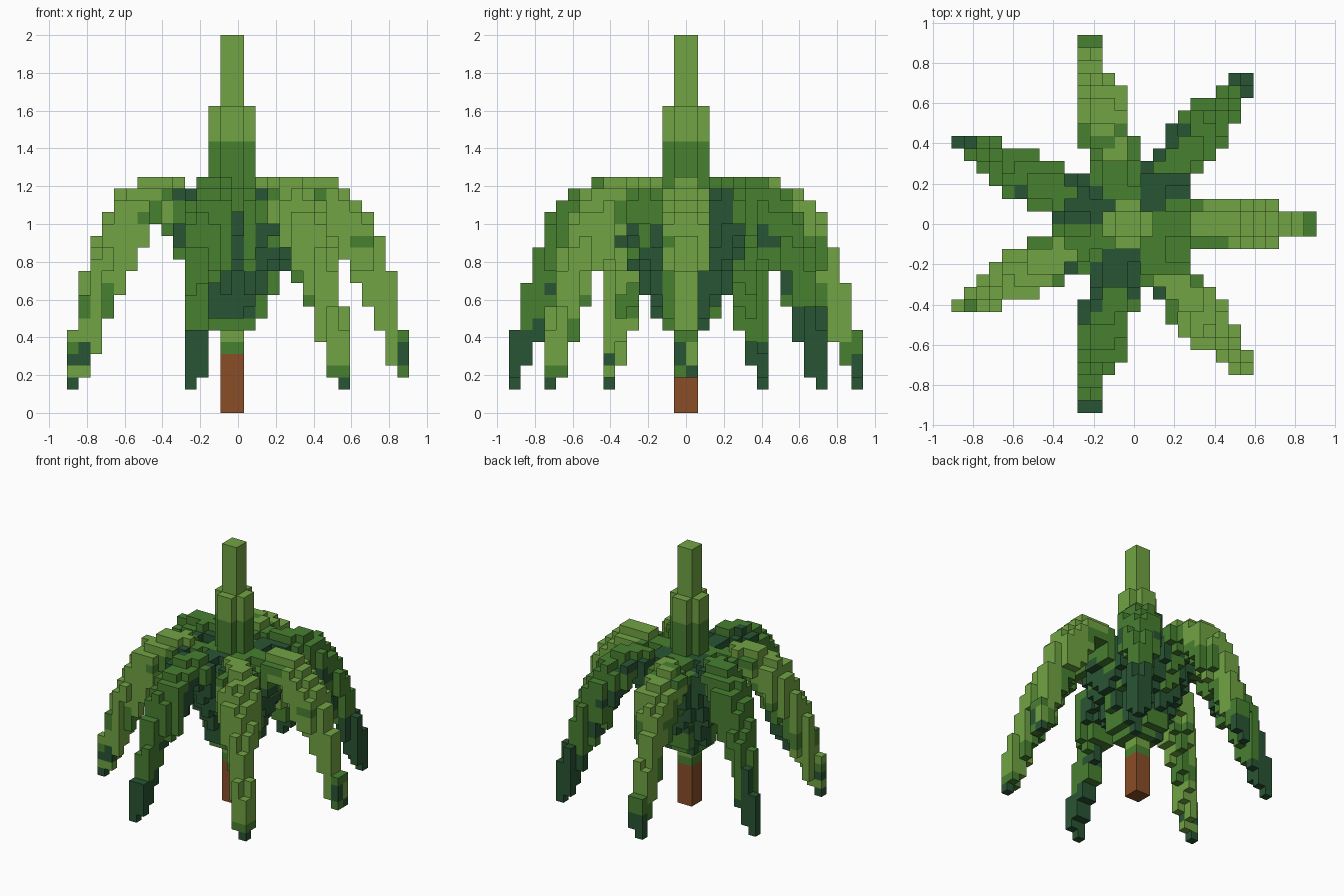
import bpy
import bmesh
import math
import random
from mathutils import Vector

random.seed(4)
cube = bpy.data.objects.get("Cube")
if cube:
    bpy.data.objects.remove(cube)

S = 1 / 16                          # edge of one block
AXIS = Vector((-S / 2, 0, 0))       # trunk axis
LIGHT, MID, DARK, BROWN = range(4)


def material(name, rgb):
    mat = bpy.data.materials.new(name)
    mat.use_nodes = True
    color = (*rgb, 1)
    mat.diffuse_color = color
    bsdf = next(n for n in mat.node_tree.nodes if n.type == "BSDF_PRINCIPLED")
    bsdf.inputs["Base Color"].default_value = color
    return mat


MATERIALS = [
    material("light green leaf", (.165, .37, .057)),
    material("mid green leaf", (.064, .215, .03)),
    material("dark green leaf", (.022, .09, .034)),
    material("brown bark", (.25, .075, .02)),
]

# Frond side profile: distance from the trunk, height
TOP = [(0, 1.19), (.31, 1.19), (.33, 1.25), (.515, 1.25), (.54, 1.19), (.62, 1.19),
       (.66, 1.13), (.72, 1.06), (.78, .92), (.85, .73), (.91, .44), (.97, .38)]
BOTTOM = [(0, .44), (.12, .44), (.19, .57), (.25, .71), (.31, .85), (.37, .97),
          (.42, 1.07), (.5, .94), (.59, .8), (.72, .56), (.78, .44), (.84, .28),
          (.91, .18), (.97, .13)]
# Half width seen from above
WIDTH = [(0, .128), (.6, .128), (.72, .1), (.84, .06), (.96, .05)]


def sample(profile, r):
    for (r0, z0), (r1, z1) in zip(profile, profile[1:]):
        if r <= r1:
            return z0 + (z1 - z0) * (r - r0) / (r1 - r0)
    return profile[-1][1]


def centre(cell):
    return (Vector(cell) + Vector((.5, .5, .5))) * S


# Leaf blotches, two blocks across
blotches = {}


def patch(cell):
    key = tuple(c // 2 for c in cell)
    if key not in blotches:
        blotches[key] = random.random()
    return blotches[key]


def frond_colour(base, cell, r, z, low):
    shade = base
    if r < .38 and z < 1.19:                      # shaded heart of the crown
        shade += 1
    if r > .88 and (base == MID or patch(cell) < .6):
        shade += 1
    if z < .19:                                   # drooping tip
        shade = DARK
    if z < low + .17 and patch(cell) < .45:       # mottled underside
        shade += 1
    return min(shade, DARK)


cells = {}       # block -> (part, colour)

# Trunk and the bud that wraps it
for k in range(32):
    for i in (-1, 0):
        for j in (-1, 0):
            colour = BROWN if k < 5 else MID if k < 6 or 7 <= k < 23 else LIGHT
            cells[i, j, k] = ("trunk", colour)
for k in range(7, 26):
    colour = MID if k < 23 else LIGHT
    for i in range(-2, 2):
        for j in range(-2, 2):
            if i in (-1, 0) or j in (-1, 0):
                cells.setdefault((i, j, k), ("crown_bud", colour))

# Seven drooping fronds, each block going to the frond whose midline is nearest
BASES = [LIGHT, MID, LIGHT, MID, LIGHT, MID, LIGHT]
best = {}
for n, base in enumerate(BASES):
    angle = n * math.tau / len(BASES)
    along = Vector((math.cos(angle), math.sin(angle), 0))
    across = Vector((-along.y, along.x, 0))
    for i in range(-16, 16):
        for j in range(-16, 16):
            flat = centre((i, j, -.5))
            r, side = flat.dot(along), abs(flat.dot(across))
            if not 0 < r < .965 or side > sample(WIDTH, r):
                continue
            low, high = sample(BOTTOM, r), sample(TOP, r)
            if side > .066:                       # wide shoulders beside the ridge
                low, high = max(low + .06, .74), high - S
            for k in range(2, 20):
                cell = (i, j, k)
                z = (k + .5) * S
                if cell in cells or not low - .01 < z < high + .01:
                    continue
                if cell not in best or side < best[cell][0]:
                    colour = frond_colour(base, cell, r, z, low)
                    best[cell] = (side, "frond_%d" % (n + 1), colour)
for cell, (side, part, colour) in best.items():
    cells[cell] = (part, colour)


# Draw only the block sides that face open air
def build(part):
    bm = bmesh.new()
    for cell, (owner, colour) in cells.items():
        if owner != part:
            continue
        for axis in range(3):
            for sign in (-1, 1):
                normal = Vector((0, 0, 0))
                normal[axis] = sign
                neighbour = tuple(int(c + d) for c, d in zip(cell, normal))
                if neighbour in cells:
                    continue
                u, v = Vector((0, 0, 0)), Vector((0, 0, 0))
                u[(axis + 1) % 3] = sign
                v[(axis + 2) % 3] = 1
                mid = centre(cell) + normal * S / 2 + AXIS
                corners = [mid + (u * a + v * b) * S / 2
                           for a, b in ((-1, -1), (1, -1), (1, 1), (-1, 1))]
                face = bm.faces.new([bm.verts.new(c) for c in corners])
                face.material_index = colour
    bmesh.ops.remove_doubles(bm, verts=bm.verts, dist=S / 100)
    mesh = bpy.data.meshes.new(part)
    bm.to_mesh(mesh)
    bm.free()
    for mat in MATERIALS:
        mesh.materials.append(mat)
    bpy.context.collection.objects.link(bpy.data.objects.new(part, mesh))


for part in sorted({owner for owner, colour in cells.values()}):
    build(part)
